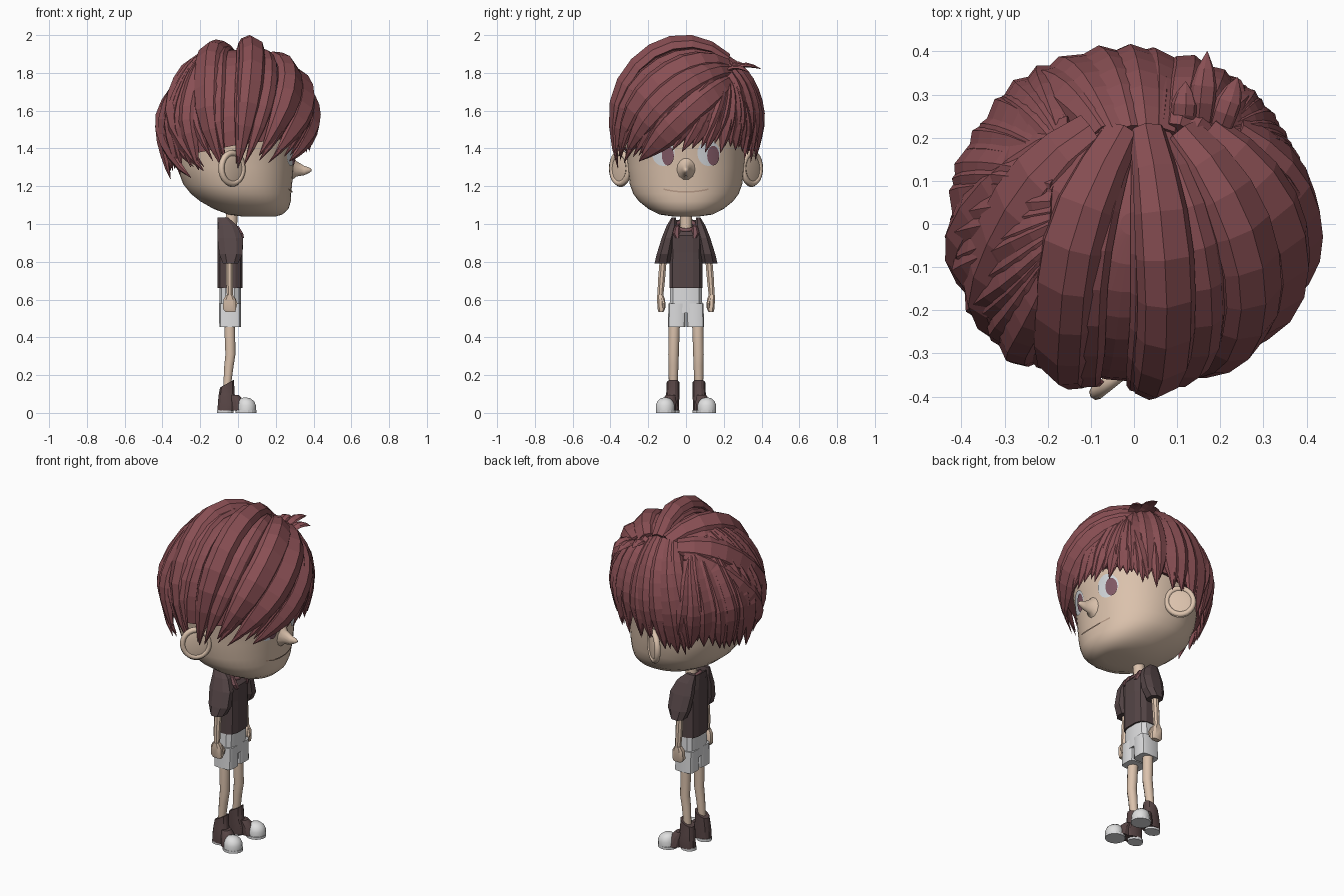
import bpy, math, random
from mathutils import Vector as V

if "Cube" in bpy.data.objects:
    bpy.data.objects.remove(bpy.data.objects["Cube"])
random.seed(4)

def material(name, r, g, b):
    m = bpy.data.materials.new(name)
    m.diffuse_color = (r, g, b, 1)
    m.use_nodes = True
    m.node_tree.nodes["Principled BSDF"].inputs["Base Color"].default_value = m.diffuse_color
    return m

HAIR = material("hair red", .25, .078, .088)
SKIN = material("skin", .71, .54, .415)
SHIRT = material("shirt brown", .09, .06, .062)
COLLAR = material("collar maroon", .19, .085, .095)
GREY = material("shorts grey", .71, .71, .72)
SHOE = material("shoe brown", .10, .062, .062)
WHITE = material("toe white", .74, .74, .74)
EYE = material("eye white", .66, .69, .72)
IRIS = material("iris mauve", .22, .10, .13)
LIP = material("mouth line", .45, .31, .23)

def mesh(name, verts, faces, mat, angle=0):
    me = bpy.data.meshes.new(name)
    me.from_pydata([tuple(v) for v in verts], [], faces)
    me.materials.append(mat)
    if angle:
        me.shade_smooth()
        me.set_sharp_from_angle(angle=math.radians(angle))
    ob = bpy.data.objects.new(name, me)
    bpy.context.collection.objects.link(ob)
    return ob

def ring(c, u, v, n, p=2):
    """Superellipse ring about c with half axes u and v."""
    out = []
    for i in range(n):
        a = 2 * math.pi * (i + .5) / n
        ca, sa = math.cos(a), math.sin(a)
        out.append(V(c) + V(u) * math.copysign(abs(ca) ** (2 / p), ca)
                   + V(v) * math.copysign(abs(sa) ** (2 / p), sa))
    return out

def loft_data(rings, base=0):
    n = len(rings[0])
    faces = [(base + k * n + i, base + k * n + (i + 1) % n, base + (k + 1) * n + (i + 1) % n, base + (k + 1) * n + i)
             for k in range(len(rings) - 1) for i in range(n)]
    faces += [tuple(base + i for i in reversed(range(n))),
              tuple(base + (len(rings) - 1) * n + i for i in range(n))]
    return [v for r in rings for v in r], faces

def stack(name, rows, n, mat, angle=0, p=2):
    """Loft of level rings: x, y, z, half x, half y, optional tilt."""
    rings = [ring(r[:3], (r[3], 0, -r[3] * (r[5] if len(r) > 5 else 0)), (0, r[4], 0), n, p) for r in rows]
    return mesh(name, *loft_data(rings), mat, angle)

# ---- head: rows of z, back x, front x, half width ----
HEAD = [(1.04, .02, .2, .07), (1.05, -.05, .235, .14), (1.08, -.13, .268, .2), (1.12, -.2, .28, .25),
        (1.16, -.25, .282, .28), (1.21, -.29, .287, .298), (1.3, -.325, .295, .31), (1.4, -.34, .305, .32),
        (1.55, -.35, .33, .34), (1.7, -.3, .3, .3), (1.82, -.2, .2, .2), (1.88, -.06, .06, .06)]
P = 2.15
stack("head", [((b + f) / 2, 0, z, (f - b) / 2, w) for z, b, f, w in HEAD], 48, SKIN, 50, P)

def face_x(y, z):
    for (z0, b0, f0, w0), (z1, b1, f1, w1) in zip(HEAD, HEAD[1:]):
        if z0 <= z <= z1:
            t = (z - z0) / (z1 - z0)
            b, f, w = b0 + t * (b1 - b0), f0 + t * (f1 - f0), w0 + t * (w1 - w0)
            return (b + f) / 2 + (f - b) / 2 * max(0, 1 - abs(y / w) ** P) ** (1 / P)
    return 0

def face_plate(name, cy, cz, ry, rz, lift, mat):
    n, steps = 20, 4
    verts = [V((face_x(cy, cz) + lift, cy, cz))]
    for k in range(1, steps + 1):
        for i in range(n):
            a = 2 * math.pi * i / n
            y, z = cy + ry * k / steps * math.cos(a), cz + rz * k / steps * math.sin(a)
            verts.append(V((face_x(y, z) + lift, y, z)))
    faces = [(0, 1 + i, 1 + (i + 1) % n) for i in range(n)]
    faces += [(1 + k * n + i, 1 + (k + 1) * n + i, 1 + (k + 1) * n + (i + 1) % n, 1 + k * n + (i + 1) % n)
              for k in range(steps - 1) for i in range(n)]
    mesh(name, verts, faces, mat)

for side, s in (("left", 1), ("right", -1)):
    face_plate(side + "_eye_white", s * .12, 1.375, .06, .068, .005, EYE)
    face_plate(side + "_iris", s * .12 + .024, 1.362, .032, .052, .009, IRIS)

# mouth line and nose
ys = [-.12 + .02 * i for i in range(13)]
mv = [V((face_x(y, 1.17) + .006, y, 1.17 + y * y + d)) for y in ys for d in (-.004, .004)]
mesh("mouth", mv, [(2 * i, 2 * i + 2, 2 * i + 3, 2 * i + 1) for i in range(12)], LIP)
nose = [ring((x, 0, z), (0, a, 0), (0, 0, b), 12) for x, z, a, b in
        ((.285, 1.3, .055, .07), (.31, 1.292, .029, .042), (.35, 1.283, .019, .026), (.378, 1.285, .013, .014), (.39, 1.285, .004, .005))]
mesh("nose", *loft_data(nose), SKIN, 80)

# ---- ears ----
def finish(name, mat):
    ob = bpy.context.object
    ob.name = name
    ob.data.materials.append(mat)
    ob.data.shade_smooth()

for side, s in (("left", 1), ("right", -1)):
    bpy.ops.mesh.primitive_uv_sphere_add(segments=20, ring_count=12, radius=1, location=(-.03, s * .345, 1.285), rotation=(s * .12, 0, s * .9))
    bpy.context.object.scale = (.015, .08, .09)
    finish(side + "_ear", SKIN)
    bpy.ops.mesh.primitive_torus_add(major_radius=.08, minor_radius=.017, major_segments=24, minor_segments=8,
                                     location=(-.032, s * .347, 1.295), rotation=(0, math.pi / 2, s * .9))
    bpy.context.object.scale = (1, .9, 1)
    finish(side + "_ear_rim", SKIN)

# ---- hair ----
C, R = V((-.005, 0, 1.5)), V((.388, .38, .44))

def shell(d, lift=0):
    """Point on the hair volume in direction d; flares below its middle, slopes at the upper back."""
    d = d.normalized()
    h = math.hypot(d.x, d.y) or 1e-6
    k = math.sqrt(1 - .45 * d.z ** 2) / h if d.z < 0 else 1
    kx = 1 - .9 * d.z ** 2 * (1 - d.z) if d.x < 0 < d.z else 1
    return C + V((d.x * k * kx * R.x, d.y * k * R.y, d.z * R.z)) * (1 + lift)

def hem(th):
    c = math.cos(th)
    return 1.345 + (.05 * c if c > 0 else .075 * c)

def direction(th, z):
    q = (z - C.z) / R.z
    h = math.sqrt(1 - q * q)
    return V((h * math.cos(th), h * math.sin(th), q))

def root_dir(x, y):
    return V((x, y, math.sqrt(max(.05, 1 - x * x - y * y))))

def lock(path, outs, width, thick):
    """Ridged, pointed lock of hair along a path."""
    rings, m = [], len(path) - 1
    flip = random.choice((-1, 1))
    for i, (p, o) in enumerate(zip(path, outs)):
        t = i / m
        f = min(1, .6 + 1.6 * t) * (1 if t < .6 else max(.03, 1 - ((t - .6) / .4) ** 1.6))
        tan = (path[min(i + 1, m)] - path[max(i - 1, 0)]).normalized()
        sd = tan.cross(o).normalized()
        prof = [(-1, -.3), (-.75, .5), (.15 * flip, 1), (.8, .4), (1, -.3), (0, -.8)]
        rings.append([p + sd * a * width * f + o * b * thick * f for a, b in prof])
    return rings

def hair_group(name, specs):
    verts, faces = [], []
    for root, end, width, thick, lift in specs:
        n, ang = 10, root.angle(end)
        path = []
        for i in range(n + 1):
            t = i / n
            d = root * math.sin((1 - t) * ang) + end * math.sin(t * ang)
            path.append(shell(d, lift * math.sin(math.pi * min(1, t + .2))))
        v, f = loft_data(lock(path, [(p - C).normalized() for p in path], width, thick), len(verts))
        verts += v
        faces += f
    mesh(name, verts, faces, HAIR)

def spread(a, b, n, root, width, thick, raise_tip=0, lift=.02):
    out = []
    for i in range(n):
        th = math.radians(a + (b - a) * i / (n - 1) + random.uniform(-2, 2))
        e = direction(th, hem(th) + raise_tip + random.uniform(-.035, .035))
        out.append((root(th).normalized(), e, width * random.uniform(.85, 1.15), thick, lift + random.uniform(-.015, .02)))
    return out

top_root = lambda th: root_dir(.72 * math.cos(th) + .08, .56)
front_root = lambda th: root_dir(.58, .5 + .12 * math.sin(th))
side_root = lambda th: root_dir(.12 + .5 * math.cos(th), .56)
back_root = lambda th: root_dir(-.5, .15 + .45 * math.sin(th))
hair_group("hair_top_sweep", spread(228, 316, 7, top_root, .075, .045, -.02, .045))
hair_group("hair_fringe", spread(-58, 62, 16, front_root, .046, .026, .0, .03)
           + spread(-50, 50, 12, front_root, .042, .026, .04, .045))
hair_group("hair_left_side", spread(50, 128, 8, side_root, .068, .036)
           + spread(58, 122, 6, side_root, .04, .03, -.01, .0))
hair_group("hair_right_side", spread(232, 305, 9, top_root, .05, .025, -.015, .0))
hair_group("hair_back", spread(115, 238, 11, back_root, .07, .042, 0, .02)
           + spread(122, 230, 10, back_root, .05, .03, .03, .05))

# cowlick at the parting
cow, cf = [], []
for x0, tip in ((.16, (.17, .4, 1.82)), (.2, (.24, .34, 1.8)), (.12, (.12, .33, 1.83)), (.02, (-.02, .31, 1.79))):
    a, b = V((x0 - .01, .2, 1.8)), V(tip)
    path = [a.lerp(b, i / 5) + V((0, 0, .03 * math.sin(math.pi * i / 5))) for i in range(6)]
    v, f = loft_data(lock(path, [V((0, 0, 1))] * 6, .03, .014), len(cow))
    cow += v
    cf += f
mesh("hair_cowlick", cow, cf, HAIR)

# under-cap that closes the gaps, turned in at the hem
N = 40
rings = []
for k in range(11):
    row = []
    for i in range(N):
        th = 2 * math.pi * i / N
        zb = hem(th) + .07
        lat = math.asin((zb - C.z) / R.z)
        d = direction(th, C.z + R.z * math.sin(1.5 + (lat - 1.5) * min(k, 9) / 9))
        p = shell(d, -.04)
        if k == 10:
            p = V((p.x * .75, p.y * .78, p.z + .03))
        row.append(p)
    rings.append(row)
cap_v, cap_f = loft_data(rings)
mesh("hair_under_cap", cap_v, cap_f[:-1], HAIR)

# ---- body ----
stack("neck", [(-.04, 0, .94, .035, .035), (-.03, 0, 1.1, .03, .03)], 12, SKIN, 40)
stack("shirt", [(-.042, 0, .66, .068, .09), (-.042, 0, .85, .068, .088), (-.04, 0, .94, .07, .09),
                (-.047, 0, .992, .062, .066, .55)], 12, SHIRT, 0, 3)
bpy.ops.mesh.primitive_torus_add(major_radius=.05, minor_radius=.011, major_segments=16, minor_segments=6,
                                 location=(-.04, 0, .99), rotation=(0, .5, 0))
finish("collar", COLLAR)
stack("shorts_waist", [(-.042, 0, .53, .058, .09), (-.042, 0, .67, .058, .085)], 12, GREY, 30, 3)

for side, s in (("left", 1), ("right", -1)):
    stack(side + "_collar_flap", [(.022, s * .045, .925, .012, .01), (.015, s * .05, .95, .014, .02), (-.01, s * .045, .99, .014, .014)], 6, COLLAR)
    stack(side + "_sleeve", [(-.08, s * .065, 1.035, .03, .012), (-.055, s * .075, .99, .055, .03),
                             (-.042, s * .095, .925, .072, .036), (-.037, s * .115, .84, .066, .043),
                             (-.04, s * .124, .79, .042, .046)], 8, SHIRT, 0, 2.4)
    stack(side + "_arm", [(-.045, s * .12, .82, .02, .02), (-.045, s * .13, .7, .02, .02), (-.043, s * .137, .6, .016, .016)], 8, SKIN, 40)
    stack(side + "_hand", [(-.04, s * .133, .535, .028, .014), (-.045, s * .13, .55, .036, .021),
                           (-.045, s * .132, .6, .034, .023), (-.045, s * .137, .625, .018, .017)], 8, SKIN, 30, 3)
    stack(side + "_thumb", [(-.018, s * .118, .555, .009, .009), (-.012, s * .118, .58, .01, .01), (-.022, s * .125, .61, .008, .008)], 6, SKIN)
    stack(side + "_shorts_leg", [(-.042, s * .05, .455, .058, .047), (-.042, s * .047, .58, .059, .046)], 12, GREY, 30, 4.5)
    stack(side + "_leg", [(-.058, s * .068, .14, .021, .023), (-.048, s * .066, .25, .026, .026),
                          (-.04, s * .066, .31, .028, .028), (-.045, s * .062, .48, .03, .03)], 10, SKIN, 40)
    # shoe: heel and ankle, white toe cap, soles
    stack(side + "_shoe", [(-.055, s * .074, .012, .055, .038), (-.052, s * .074, .055, .056, .039),
                           (-.06, s * .07, .1, .043, .036), (-.058, s * .068, .155, .038, .035, -.55)], 12, SHOE, 30, 2.4)
    stack(side + "_shoe_instep", [(.01, s * .096, .012, .045, .045), (0, s * .09, .06, .04, .04), (-.02, s * .08, .095, .025, .028)], 12, SHOE, 30)
    stack(side + "_toe_cap", [(.045, s * .11, .012, .05, .05), (.046, s * .11, .04, .05, .051), (.044, s * .11, .062, .042, .042),
                              (.04, s * .11, .077, .026, .026), (.038, s * .11, .081, .008, .008)], 16, WHITE, 50)
    stack(side + "_heel_sole", [(-.068, s * .072, 0, .045, .038), (-.068, s * .072, .016, .045, .038)], 12, GREY)
    stack(side + "_toe_sole", [(.042, s * .108, 0, .056, .053), (.042, s * .108, .014, .056, .053)], 16, GREY)
